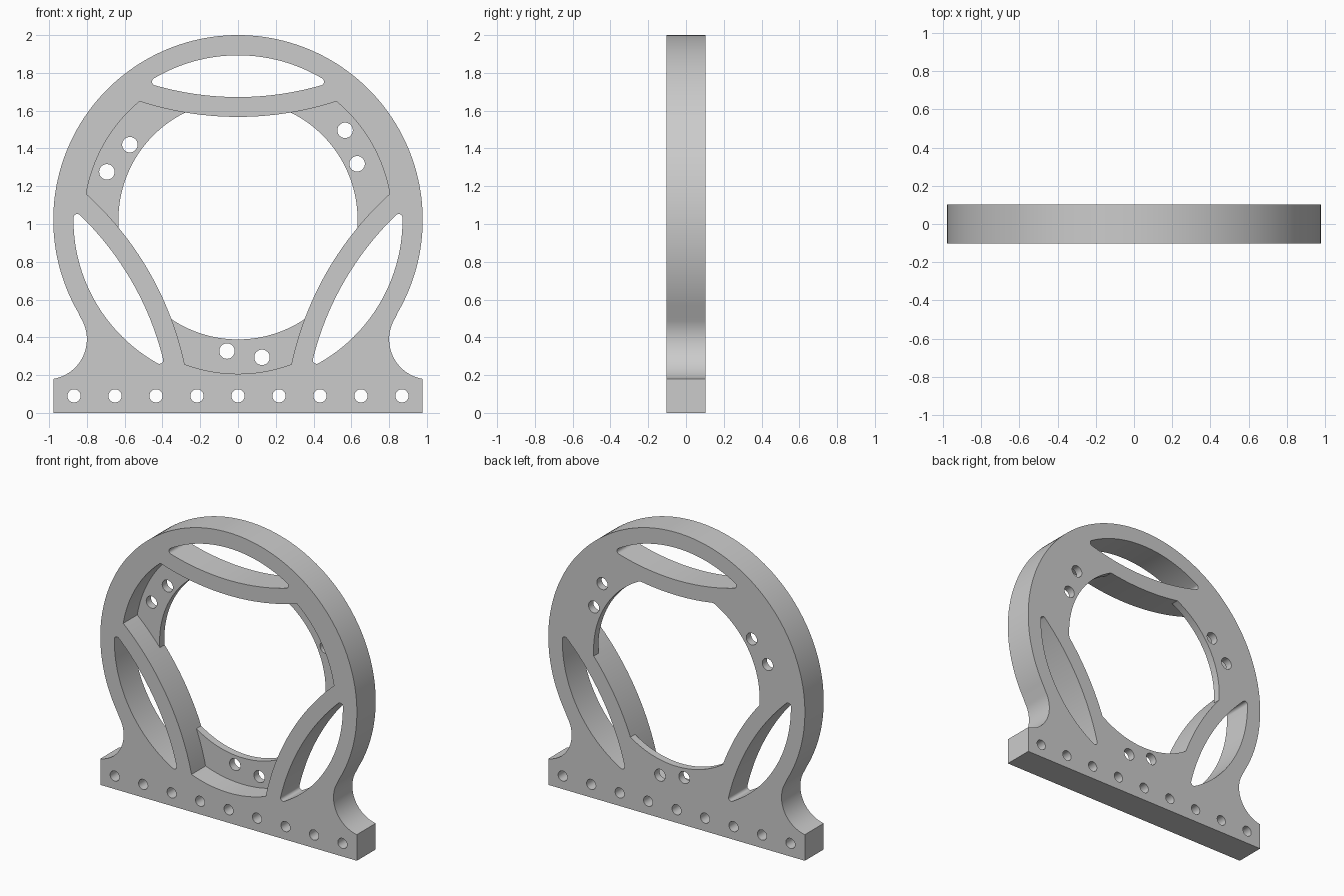
import bpy
import bmesh
from math import pi, sin, cos, acos, atan2, sqrt, radians

cube = bpy.data.objects.get("Cube")
if cube:
    bpy.data.objects.remove(cube)

HALF = 0.1025          # half thickness
WEB = 0.052            # thickness of the recessed webs
RING = 0.978           # ring radius
MID = 2 - RING         # height of the ring centre
OPENING, POCKET = 0.633, 0.815
BAR_D, BAR_R, SLOT_R = 2.24, 1.695, 1.59   # curved bars: centre distance, radii
THIRD = 2 * pi / 3


def arc(cx, cz, r, a0, a1, n):
    steps = [a0 + (a1 - a0) * i / n for i in range(n + 1)]
    return [(cx + r * cos(a), cz + r * sin(a)) for a in steps]


def turned(points, angle):
    c, s = cos(angle), sin(angle)
    return [(x * c - z * s, x * s + z * c) for x, z in points]


def loft(bm, layers):
    """Closed solid through loops of equal length, each given as (points, y)."""
    loops = [[bm.verts.new((x, y, z + MID)) for x, z in pts] for pts, y in layers]
    n = len(loops[0])
    for low, high in zip(loops, loops[1:]):
        for i in range(n):
            j = (i + 1) % n
            bm.faces.new((low[i], low[j], high[j], high[i]))
    bm.faces.new(loops[0])
    bm.faces.new(loops[-1])


def make_object(name, bm):
    bmesh.ops.remove_doubles(bm, verts=bm.verts, dist=1e-5)
    bmesh.ops.recalc_face_normals(bm, faces=bm.faces)
    mesh = bpy.data.meshes.new(name)
    bm.to_mesh(mesh)
    bm.free()
    obj = bpy.data.objects.new(name, mesh)
    bpy.context.collection.objects.link(obj)
    return obj


# Outline: ring flowing through concave fillets into a straight foot
fil_r, fil_x, fil_z = 0.213, 1.013, 0.39 - MID
tangent = atan2(fil_z, fil_x)
foot = pi + acos((fil_x - RING) / fil_r)
side = arc(fil_x, fil_z, fil_r, foot, pi + tangent, 20)
outline = [(-RING, -MID), (RING, -MID)] + side
outline += arc(0, 0, RING, tangent, pi - tangent, 120)[1:-1]
outline += [(-x, z) for x, z in reversed(side)]
bm = bmesh.new()
loft(bm, [(outline, -HALF), (outline, HALF)])
frame = make_object("ring_frame", bm)


# Stepped central opening: wide pockets in front, round bore behind
def corner(r):
    return acos((r * r + BAR_D ** 2 - BAR_R ** 2) / (2 * r * BAR_D))


def bar_limited(r, sample):
    third, d = sample
    if abs(d) < corner(r):
        r = BAR_D * cos(d) - sqrt(BAR_R ** 2 - (BAR_D * sin(d)) ** 2)
    a = pi / 2 + third * THIRD + d
    return (r * cos(a), r * sin(a))


stops = [-THIRD / 2, -corner(POCKET), -corner(OPENING),
         corner(OPENING), corner(POCKET), THIRD / 2]
samples = []
for third in range(3):
    for a, b in zip(stops, stops[1:]):
        samples += [(third, a + (b - a) * i / 14) for i in range(14)]
wide = [bar_limited(POCKET, s) for s in samples]
bore = [bar_limited(OPENING, s) for s in samples]
step = HALF - WEB
bm = bmesh.new()
loft(bm, [(wide, -0.3), (wide, step), (bore, step), (bore, 0.3)])
opening_cutter = make_object("opening_cutter", bm)

# Three lens-shaped slots with rounded tips
slot_top, tip = 0.871, 0.02
a, b = slot_top - tip, SLOT_R - tip
tz = (a * a - b * b + BAR_D ** 2) / (2 * BAR_D)
tx = sqrt(a * a - tz * tz)
t0, t1 = atan2(tz, tx), atan2(tz - BAR_D, tx)
lens = arc(0, 0, slot_top, t0, pi - t0, 32)
lens += arc(-tx, tz, tip, pi - t0, pi - t1, 10)[1:]
lens += arc(0, BAR_D, SLOT_R, pi - t1, 2 * pi + t1, 24)[1:]
lens += arc(tx, tz, tip, 2 * pi + t1, 2 * pi + t0, 10)[1:-1]

# Round holes: two per web and a row along the foot
bm = bmesh.new()
holes = [(-0.868 + 0.217 * i, 0.09 - MID, 0.035) for i in range(9)]
for k in range(3):
    pts = turned(lens, k * THIRD)
    loft(bm, [(pts, -0.3), (pts, 0.3)])
    for dist, angle in ((0.697, 25.2), (0.739, 39.9)):
        t = radians(angle) + k * THIRD
        holes.append((dist * cos(t), dist * sin(t), 0.041))
for x, z, r in holes:
    pts = arc(x, z, r, 0, 2 * pi, 32)[:-1]
    loft(bm, [(pts, -0.3), (pts, 0.3)])
hole_cutter = make_object("hole_cutter", bm)

# Cut the opening first, then the slots and holes, and drop the cutters
bpy.context.view_layer.objects.active = frame
frame.select_set(True)
for cutter in (opening_cutter, hole_cutter):
    cutter.hide_render = True
    mod = frame.modifiers.new(cutter.name, 'BOOLEAN')
    mod.operation = 'DIFFERENCE'
    mod.solver = 'EXACT'
    mod.object = cutter
    bpy.ops.object.modifier_apply(modifier=mod.name)
    bpy.data.objects.remove(cutter)

# Plain grey metal, smooth curves with sharp rims
grey = bpy.data.materials.new("plain_grey")
grey.use_nodes = True
colour = (0.6, 0.6, 0.6, 1)
grey.diffuse_color = colour
grey.node_tree.nodes["Principled BSDF"].inputs["Base Color"].default_value = colour
frame.data.materials.clear()
frame.data.materials.append(grey)
bpy.ops.object.shade_smooth_by_angle(angle=radians(25))
